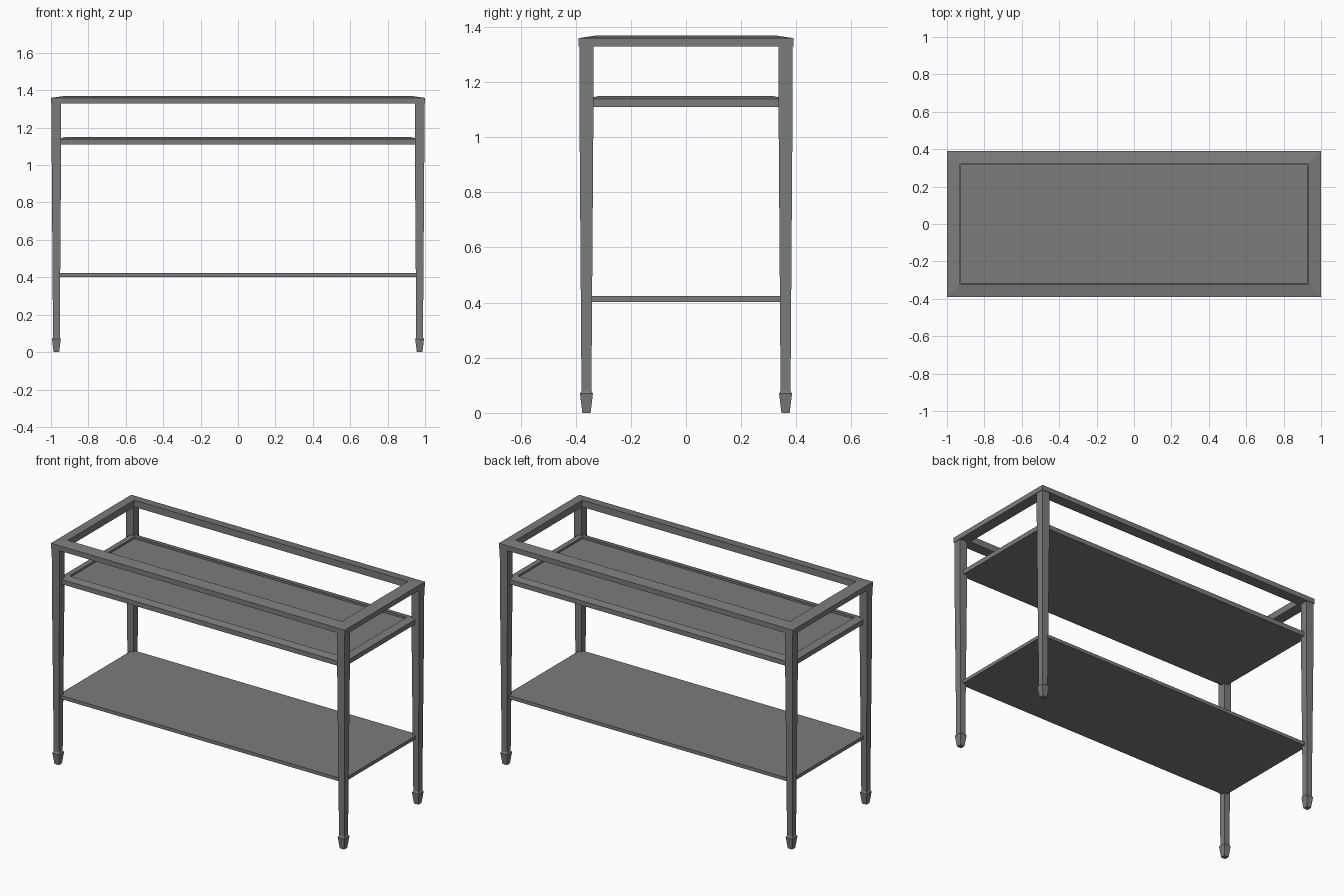
import bpy, bmesh

cube = bpy.data.objects.get("Cube")
if cube:
    bpy.data.objects.remove(cube, do_unlink=True)

grey = bpy.data.materials.new("dark_grey_metal")
colour = (0.2, 0.2, 0.2, 1)
grey.diffuse_color = colour
grey.use_nodes = True
grey.node_tree.nodes["Principled BSDF"].inputs["Base Color"].default_value = colour


def loft(name, rings, centre=(0, 0), closed=False):
    """Join rectangular rings (half x, half y, z) into one solid."""
    bm = bmesh.new()
    loops = []
    for hx, hy, z in rings:
        corners = ((-hx, -hy), (hx, -hy), (hx, hy), (-hx, hy))
        loops.append([bm.verts.new((centre[0] + x, centre[1] + y, z)) for x, y in corners])
    pairs = list(zip(loops, loops[1:]))
    if closed:
        pairs.append((loops[-1], loops[0]))
    for a, b in pairs:
        for i in range(4):
            j = (i + 1) % 4
            bm.faces.new((a[i], a[j], b[j], b[i]))
    if not closed:
        bm.faces.new(loops[0])
        bm.faces.new(loops[-1])
    bmesh.ops.recalc_face_normals(bm, faces=bm.faces)
    mesh = bpy.data.meshes.new(name)
    bm.to_mesh(mesh)
    bm.free()
    mesh.materials.append(grey)
    obj = bpy.data.objects.new(name, mesh)
    bpy.context.collection.objects.link(obj)
    return obj


def inset(hx, hy, amount, z):
    return (hx - amount, hy - amount, z)


# Open top frame, its upper face rising gently towards the opening
X, Y = 1.0, 0.39
loft("top_frame", [
    inset(X, Y, 0, 1.328), inset(X, Y, 0, 1.359),
    inset(X, Y, 0.068, 1.369), inset(X, Y, 0.068, 1.328)], closed=True)

# Middle tray with a sloped rim around a shallow recess, reaching the leg centres
X, Y = 0.971, 0.361
loft("middle_tray", [
    inset(X, Y, 0, 1.11), inset(X, Y, 0, 1.139),
    inset(X, Y, 0.045, 1.149), inset(X, Y, 0.045, 1.137)])

# Plain lower shelf
loft("lower_shelf", [(X, Y, 0.402), (X, Y, 0.423)])

# Four tapered square legs with spade feet: (half width, height)
leg_profile = [(0.015, 0), (0.0235, 0.07), (0.018, 0.079), (0.0255, 1.11), (0.026, 1.345)]
for side, sx in (("left", 1), ("right", -1)):
    for end, sy in (("front", -1), ("back", 1)):
        loft(f"{end}_{side}_leg", [(w, w, z) for w, z in leg_profile],
             centre=(sx * X, sy * Y))
